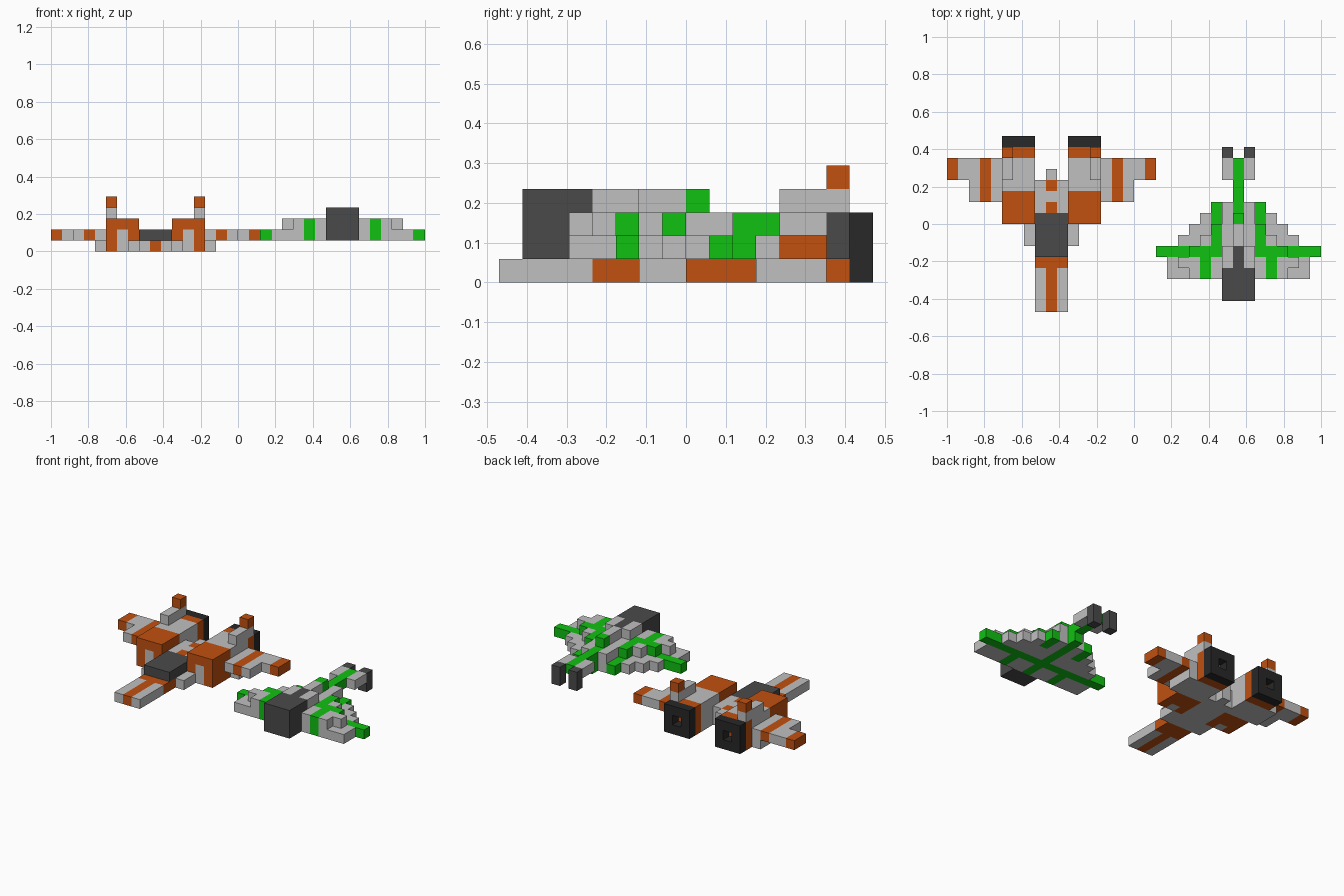
import bpy, bmesh
from mathutils import Vector

cube = bpy.data.objects.get("Cube")
if cube:
    bpy.data.objects.remove(cube, do_unlink=True)

U = 2 / 34  # one block
ORIGIN = Vector((-1, -8 * U, 0))

# Flat colours (linear)
COLOURS = {
    "light_gray": (0.527, 0.527, 0.527),
    "orange": (0.533, 0.082, 0.005),
    "green": (0.005, 0.533, 0.006),
    "dark_gray": (0.068, 0.068, 0.068),
    "near_black": (0.021, 0.021, 0.021),
}
MATS = {}
for name, rgb in COLOURS.items():
    m = bpy.data.materials.new(name)
    m.use_nodes = True
    m.diffuse_color = (*rgb, 1)
    m.node_tree.nodes["Principled BSDF"].inputs["Base Color"].default_value = (*rgb, 1)
    MATS[name] = m
G, O, N, D, B = COLOURS

cells = {}  # block position -> (part, colour)


def box(part, centre, d, y, z, colour):
    """Fill blocks at sideways offsets d from the centre column, on both sides."""
    for a in range(d[0], d[1] + 1):
        for side in (1, -1):
            for j in range(y[0], y[1] + 1):
                for k in range(z[0], z[1] + 1):
                    label = part
                    if part.startswith("side_"):
                        label = ("left_" if side > 0 else "right_") + part[5:]
                    if colour is None:
                        cells.pop((centre + side * a, j, k), None)
                    else:
                        cells[(centre + side * a, j, k)] = (label, colour)


# ---- Orange ship ----
C = 9
box("orange_ship_nose", C, (0, 1), (0, 3), (0, 0), G)
box("orange_ship_nose", C, (0, 0), (0, 3), (0, 0), O)
box("orange_ship_nose", C, (0, 1), (4, 5), (0, 0), O)
box("orange_ship_body", C, (0, 2), (6, 7), (0, 0), G)
box("orange_ship_body", C, (0, 1), (8, 11), (0, 1), G)
box("orange_ship_body", C, (0, 0), (12, 12), (0, 1), G)
box("orange_ship_body", C, (0, 0), (11, 11), (1, 1), O)
box("orange_ship_body", C, (0, 0), (9, 9), (1, 1), O)
box("orange_ship_canopy", C, (0, 1), (5, 8), (1, 1), D)
# engines with a front intake and a hollow nozzle
box("side_engine", C, (2, 4), (8, 10), (0, 2), O)
box("side_engine", C, (2, 4), (11, 13), (0, 2), G)
box("side_engine", C, (2, 4), (14, 14), (0, 2), O)
box("side_engine", C, (3, 3), (8, 8), (0, 1), G)
box("side_nozzle", C, (2, 4), (15, 15), (0, 2), B)
box("side_nozzle", C, (3, 3), (15, 15), (1, 1), None)
# fins
box("side_fin", C, (4, 4), (12, 14), (3, 3), G)
box("side_fin", C, (4, 4), (14, 14), (4, 4), O)
# wings
box("side_orange_ship_wing", C, (5, 7), (10, 13), (1, 1), G)
box("side_orange_ship_wing", C, (8, 8), (12, 13), (1, 1), G)
box("side_orange_ship_wing", C, (6, 6), (10, 13), (1, 1), O)
box("side_orange_ship_wing", C, (9, 9), (12, 13), (1, 1), O)
box("side_orange_ship_wing", C, (5, 5), (11, 13), (0, 0), G)

# ---- Green ship ----
C = 26
# stepped wing layers: row -> half width
for j, half in {3: 6, 4: 6, 5: 7, 6: 5, 7: 4, 8: 3, 9: 2}.items():
    box("green_ship_lower_wing", C, (0, half), (j, j), (1, 1), N if j == 5 else G)
for j, half in {3: 4, 4: 5, 5: 4, 6: 3, 7: 2, 8: 1, 9: 1}.items():
    box("green_ship_upper_wing", C, (0, half), (j, j), (2, 2), N if j == 5 else G)
# green stripes
box("green_ship_upper_wing", C, (1, 1), (5, 5), (2, 2), G)
box("green_ship_upper_wing", C, (2, 2), (5, 7), (2, 2), N)
box("green_ship_upper_wing", C, (3, 3), (3, 4), (2, 2), N)
box("green_ship_lower_wing", C, (3, 3), (3, 4), (1, 1), N)
box("green_ship_lower_wing", C, (2, 2), (8, 9), (1, 1), N)
# spine
box("green_ship_spine", C, (0, 0), (3, 10), (1, 1), N)
box("green_ship_spine", C, (0, 0), (8, 13), (2, 2), N)
box("green_ship_spine", C, (0, 0), (8, 8), (3, 3), N)
box("green_ship_spine", C, (0, 0), (6, 7), (3, 3), G)
# cockpit
box("green_ship_cockpit", C, (0, 1), (1, 2), (1, 3), D)
box("green_ship_cockpit", C, (0, 1), (3, 3), (3, 3), D)
box("green_ship_cockpit", C, (1, 1), (4, 5), (3, 3), G)
box("green_ship_cockpit", C, (0, 0), (4, 5), (3, 3), D)
# tail thrusters
box("side_tail_thruster", C, (1, 1), (12, 13), (2, 2), G)
box("side_tail_thruster", C, (1, 1), (14, 14), (1, 2), D)


def build(part):
    """Skin the outer faces of one part's blocks and merge flat regions."""
    bm = bmesh.new()
    mine = {p: c for p, (n, c) in cells.items() if n == part}
    used = sorted(set(mine.values()))
    for p, colour in mine.items():
        for axis in range(3):
            for s in (0, 1):
                q = list(p)
                q[axis] += 2 * s - 1
                if tuple(q) in cells:
                    continue
                b, c = (axis + 1) % 3, (axis + 2) % 3
                corners = []
                for e, f in ((0, 0), (1, 0), (1, 1), (0, 1)):
                    v = Vector(p)
                    v[axis] += s
                    v[b] += e
                    v[c] += f
                    corners.append(bm.verts.new(ORIGIN + v * U))
                face = bm.faces.new(corners if s else corners[::-1])
                face.material_index = used.index(colour)
    bmesh.ops.remove_doubles(bm, verts=bm.verts, dist=1e-4)
    bmesh.ops.dissolve_limit(bm, angle_limit=0.01, verts=bm.verts,
                             edges=bm.edges, delimit={'MATERIAL'})
    mesh = bpy.data.meshes.new(part)
    bm.to_mesh(mesh)
    bm.free()
    for colour in used:
        mesh.materials.append(MATS[colour])
    bpy.context.collection.objects.link(bpy.data.objects.new(part, mesh))


for part in sorted({n for n, _ in cells.values()}):
    build(part)
